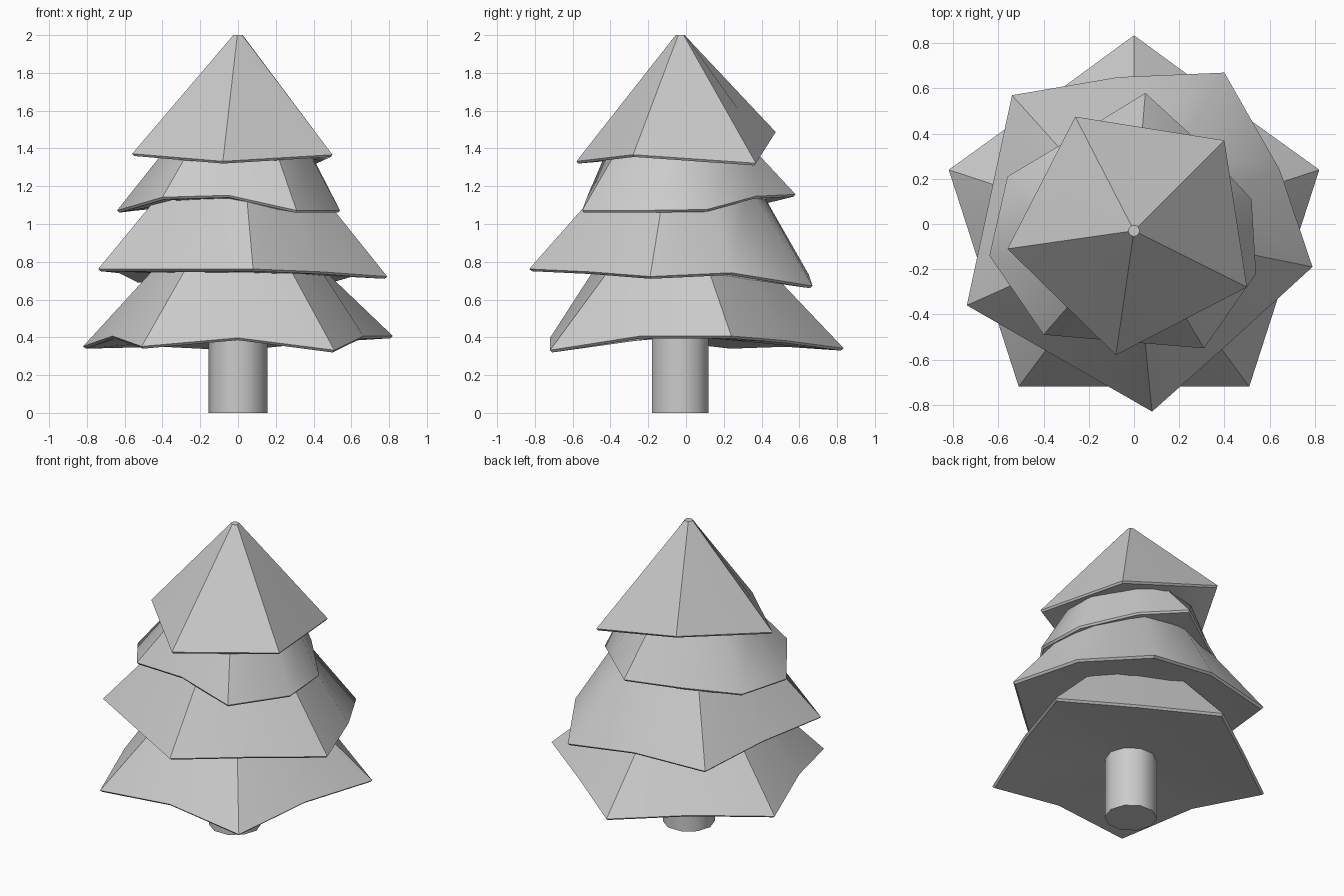
import bpy, bmesh, math
from mathutils import Vector

if "Cube" in bpy.data.objects:
    bpy.data.objects.remove(bpy.data.objects["Cube"])

CY = -0.03  # trunk axis sits slightly forward


def finish(name, bm):
    bmesh.ops.recalc_face_normals(bm, faces=bm.faces[:])
    me = bpy.data.meshes.new(name)
    bm.to_mesh(me)
    bm.free()
    ob = bpy.data.objects.new(name, me)
    bpy.context.collection.objects.link(ob)
    bpy.ops.object.select_all(action='DESELECT')
    bpy.context.view_layer.objects.active = ob
    ob.select_set(True)
    bpy.ops.object.shade_smooth_by_angle(angle=math.radians(40))


def loft(name, rings):
    bm = bmesh.new()
    loops = [[bm.verts.new(p) for p in r] for r in rings]
    for a, b in zip(loops, loops[1:]):
        n = len(a)
        for i in range(n):
            j = (i + 1) % n
            bm.faces.new((a[i], a[j], b[j], b[i]))
    bm.faces.new(loops[0][::-1])
    bm.faces.new(loops[-1])
    finish(name, bm)


def ring(rim, radius, z):
    # round ring whose points follow the directions of the rim points
    out = []
    for p in rim:
        d = Vector((p[0], p[1] - CY)).normalized() * radius
        out.append((d.x, CY + d.y, z))
    return out


def with_mids(pts):
    # five corners -> ten rim points
    out = []
    for a, b in zip(pts, pts[1:] + pts[:1]):
        out += [a, tuple((u + v) / 2 for u, v in zip(a, b))]
    return out


def tier(name, rim, inner_r, inner_z, top_r, top_z):
    lower = [(x * .982, CY + (y - CY) * .982, z) for x, y, z in rim]
    upper = [(x, y, z + .012) for x, y, z in rim]
    loft(name, [ring(rim, inner_r, inner_z), lower, upper, ring(rim, top_r, top_z)])


# trunk
circle = [(math.cos(i * math.tau / 10), CY + math.sin(i * math.tau / 10)) for i in range(10)]
loft("trunk", [ring(circle, .157, 0), ring(circle, .157, .5)])

# skirts of foliage, corner and mid points alternating
tier("bottom_branches",
     [(0, .835, .33), (-.41, .535, .35), (-.82, .24, .34), (-.665, -.24, .395), (-.51, -.72, .34),
      (0, -.72, .385), (.51, -.72, .32), (.665, -.24, .395), (.82, .24, .395), (.41, .535, .37)],
     .13, .40, .43, .80)
tier("lower_middle_branches",
     [(-.54, .57, .69), (-.64, .105, .74), (-.74, -.36, .75), (-.33, -.595, .75), (.08, -.83, .75),
      (.44, -.51, .735), (.79, -.19, .71), (.645, .24, .73), (.40, .67, .66), (-.07, .65, .72)],
     .3, .74, .415, 1.2)
tier("upper_middle_branches",
     [(.05, .58, 1.145), (-.25, .395, 1.10), (-.56, .21, 1.07), (-.64, -.14, 1.06), (-.40, -.49, 1.13),
      (-.05, -.52, 1.14), (.31, -.55, 1.06), (.54, -.22, 1.06), (.52, .11, 1.065), (.28, .37, 1.135)],
     .3, 1.12, .385, 1.4)
tier("top_branches",
     with_mids([(-.26, .475, 1.475), (-.56, -.11, 1.36), (-.08, -.58, 1.32),
                (.50, -.28, 1.355), (.40, .37, 1.31)]),
     .28, 1.38, .025, 2.0)
